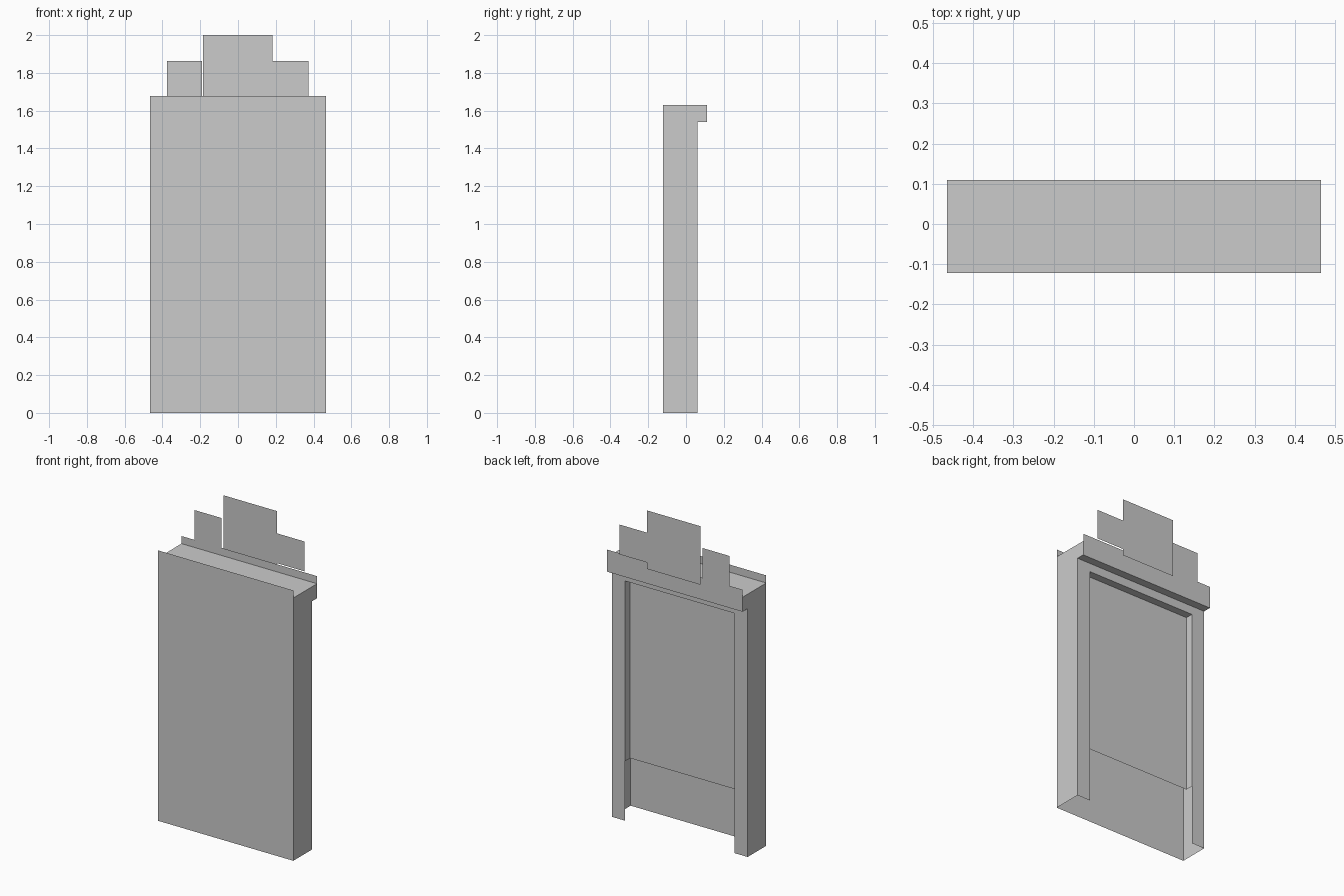
import bpy, bmesh

if "Cube" in bpy.data.objects:
    bpy.data.objects.remove(bpy.data.objects["Cube"])

W, IN = 0.465, 0.375                        # half widths: facade, doorway
FRONT, WALL, LEDGE, SIGN = -0.122, 0.06, 0.11, 0.122   # depth planes
DOOR = 0.012
TOP, ROOF = 1.677, 1.63                     # parapet and roof heights
LINTEL, SOFFIT, DOOR_BOTTOM = 1.487, 1.54, 0.37


def make(name, polys):
    """One object from flat polygons given as lists of points."""
    bm = bmesh.new()
    for p in polys:
        bm.faces.new([bm.verts.new(v) for v in p])
    bmesh.ops.remove_doubles(bm, verts=bm.verts, dist=1e-5)
    me = bpy.data.meshes.new(name)
    bm.to_mesh(me)
    bm.free()
    ob = bpy.data.objects.new(name, me)
    bpy.context.collection.objects.link(ob)
    return ob


def sheet(y, pts, back=True):
    """Upright polygon at depth y, outline counter-clockwise seen from the front."""
    p = [(x, y, z) for x, z in pts]
    return p[::-1] if back else p


def rect(x0, x1, z0, z1):
    return [(x0, z0), (x1, z0), (x1, z1), (x0, z1)]


def level(x0, x1, y0, y1, z, up=True):
    p = [(x0, y0, z), (x1, y0, z), (x1, y1, z), (x0, y1, z)]
    return p if up else p[::-1]


def side(x, pts, right=True):
    """Polygon in the y-z plane facing +x or -x."""
    p = [(x, y, z) for y, z in pts]
    return p if right else p[::-1]


# front sheet rising past the roof
make("front_wall", [sheet(FRONT, rect(-W, W, 0, TOP), back=False)])

# side walls including the ledge ends
profile = [(FRONT, 0), (WALL, 0), (WALL, SOFFIT), (LEDGE, SOFFIT),
           (LEDGE, ROOF), (FRONT, ROOF)]
make("side_walls", [side(s * W, profile, s > 0) for s in (-1, 1)])

# sunken roof and the underside of the rear ledge
make("roof", [level(-W, W, FRONT, LEDGE, ROOF)])
make("ledge_underside", [level(-W, W, WALL, LEDGE, SOFFIT, up=False)])

# rear wall around the doorway: one arch-shaped outline
make("rear_door_frame", [
    sheet(WALL, rect(-W, -IN, 0, LINTEL)),
    sheet(WALL, rect(IN, W, 0, LINTEL)),
    sheet(WALL, rect(-W, W, LINTEL, SOFFIT))])

# doorway reveals, open below the shutter
reveal = rect(DOOR, WALL, DOOR_BOTTOM, LINTEL)
make("door_reveals", [side(-IN, reveal, True), side(IN, reveal, False),
                      level(-IN, IN, DOOR, WALL, LINTEL, up=False)])
make("half_open_shutter", [sheet(DOOR, rect(-IN, IN, DOOR_BOTTOM, LINTEL))])

# ledge face with the small board standing on it
make("ledge_face", [sheet(LEDGE, rect(-W, W, SOFFIT, TOP))])
make("small_board", [sheet(LEDGE, rect(-IN, -0.19, TOP, 1.862))])

# stepped sign board just behind the ledge face
make("stepped_board", [sheet(SIGN, [
    (-0.185, 1.637), (0.183, 1.637), (0.183, TOP), (0.372, TOP),
    (0.372, 1.862), (0.183, 1.862), (0.183, 2.0), (-0.185, 2.0)])])
